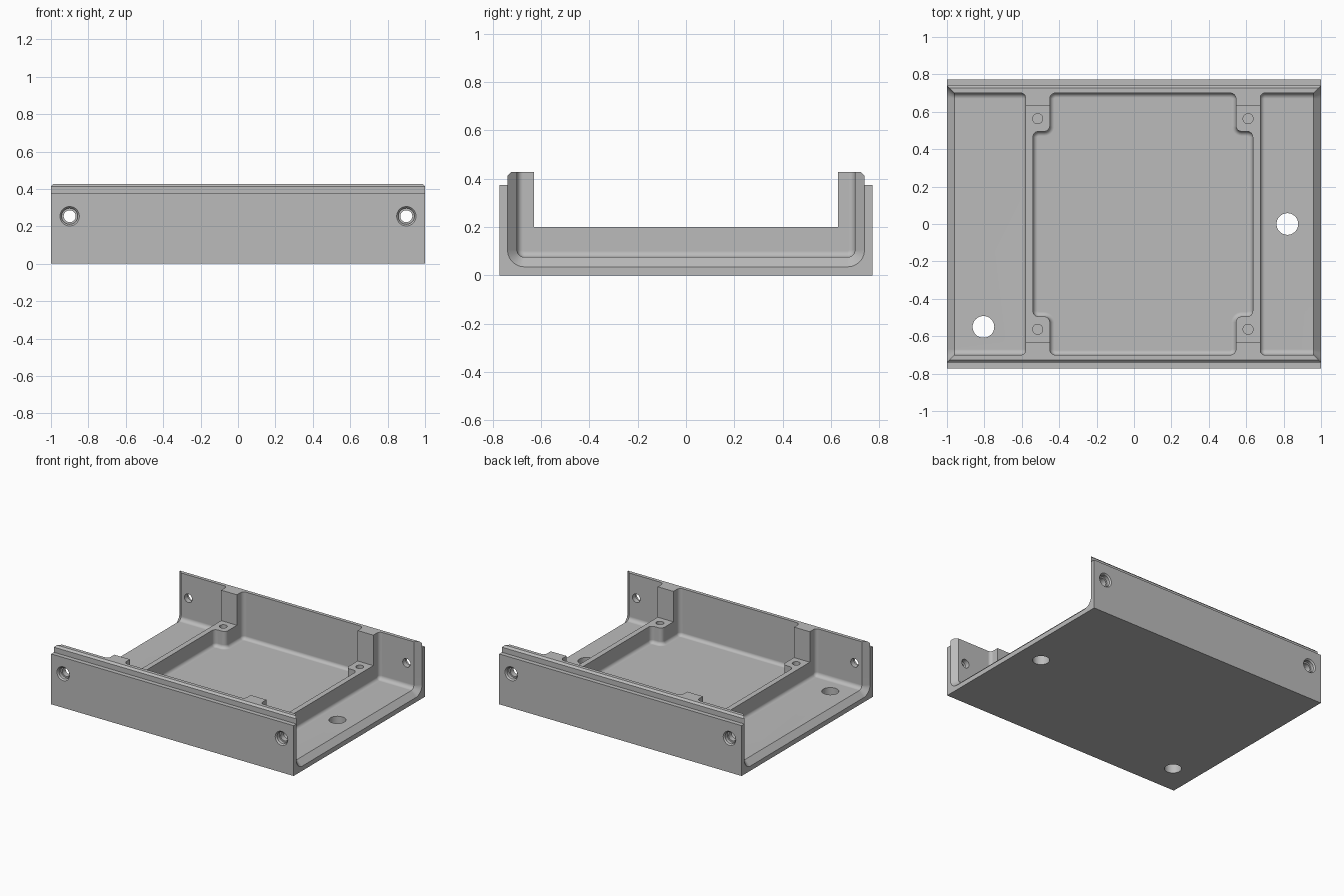
import bpy
import bmesh
from math import sin, cos, pi
from mathutils import Vector

if "Cube" in bpy.data.objects:
    bpy.data.objects.remove(bpy.data.objects["Cube"])

# Main sizes
DEPTH, STEP_Y, WALL_Y = 0.773, 0.74, 0.70
STEP_Z, TOP, FLOOR = 0.375, 0.427, 0.075
RIB_L, RIB_R, RIB_W = -0.58, 0.675, 0.04
BOSS_W, BOSS_Y, PILLAR_Y, RIB_TOP = 0.13, 0.495, 0.63, 0.2
FILLET, CORNER, SEGS = 0.025, 0.03, 6
ABOVE = 0.6

grey = bpy.data.materials.new("Plain grey")
grey.use_nodes = True
grey.diffuse_color = (0.5, 0.5, 0.5, 1)
grey.node_tree.nodes["Principled BSDF"].inputs["Base Color"].default_value = (0.5, 0.5, 0.5, 1)


def loft(name, rings):
    """Closed solid skinned through rings of equal point count."""
    bm = bmesh.new()
    rows = [[bm.verts.new(p) for p in ring] for ring in rings]
    for a, b in zip(rows, rows[1:]):
        for i in range(len(a)):
            j = (i + 1) % len(a)
            bm.faces.new((a[i], a[j], b[j], b[i]))
    bm.faces.new(rows[0])
    bm.faces.new(rows[-1])
    bmesh.ops.recalc_face_normals(bm, faces=bm.faces)
    mesh = bpy.data.meshes.new(name)
    bm.to_mesh(mesh)
    bm.free()
    mesh.materials.append(grey)
    obj = bpy.data.objects.new(name, mesh)
    bpy.context.collection.objects.link(obj)
    return obj


def turned(name, origin, axis, steps, n=32):
    """Round cutter from (distance along axis, radius) steps."""
    axis = Vector(axis)
    u = axis.orthogonal().normalized()
    v = axis.cross(u)
    return loft(name, [[Vector(origin) + axis * t + r * (u * cos(2 * pi * k / n) + v * sin(2 * pi * k / n))
                        for k in range(n)] for t, r in steps])


def box(name, x0, x1, y, z0, z1):
    return loft(name, [[(x0, -y, z), (x1, -y, z), (x1, y, z), (x0, y, z)] for z in (z0, z1)])


def fillet_steps():
    """Pairs of (height from the base, inward offset) around a fillet."""
    return [(FILLET * (1 - cos(a)), FILLET * (1 - sin(a)))
            for a in (k * pi / 2 / SEGS for k in range(SEGS + 1))]


def u_ring(x, d):
    """Section of an end bay, grown outward by d."""
    cy, cz, r = WALL_Y - CORNER, FLOOR + CORNER, CORNER + d
    arc = [(cy + r * cos(a), cz - r * sin(a)) for a in (k * pi / 2 / SEGS for k in range(SEGS + 1))]
    half = [(WALL_Y + d, ABOVE)] + arc
    return [(x, y, z) for y, z in half] + [(x, -y, z) for y, z in reversed(half)]


def end_bay(name, side, rib_x):
    rings = [u_ring(rib_x + side * t, -d) for t, d in fillet_steps()]
    rings += [u_ring(side * 0.96, 0), u_ring(side * 1.01, 0.05)]
    return loft(name, rings)


def rounded(points, d, z):
    """Counter-clockwise outline with rounded corners, inset by d."""
    ring = []
    for i, p in enumerate(points):
        p = Vector(p)
        e0 = (p - Vector(points[i - 1])).normalized()
        e1 = (Vector(points[(i + 1) % len(points)]) - p).normalized()
        turn = 1 if e0.cross(e1) > 0 else -1
        centre = p + CORNER * (e1 - e0)
        r = CORNER - turn * d
        for k in range(SEGS + 1):
            a = k * pi / 2 / SEGS
            q = centre + r * (e0 * sin(a) - e1 * cos(a))
            ring.append((q.x, q.y, z))
    return ring


# Solid body with stepped, chamfered rims
half = [(DEPTH, 0), (DEPTH, STEP_Z), (STEP_Y, STEP_Z), (STEP_Y, TOP - 0.014), (STEP_Y - 0.014, TOP)]
section = half + [(-y, z) for y, z in reversed(half)]
tray = loft("tray", [[(x, y, z) for y, z in section] for x in (-1, 1)])

# Open end bays and the central bay with its four corner bosses
cutters = [end_bay("left_bay", 1, RIB_R), end_bay("right_bay", -1, RIB_L)]
xl, xr = RIB_L + RIB_W, RIB_R - RIB_W
bl, br = RIB_L + BOSS_W, RIB_R - BOSS_W
outline = [(bl, -WALL_Y), (br, -WALL_Y), (br, -BOSS_Y), (xr, -BOSS_Y), (xr, BOSS_Y), (br, BOSS_Y),
           (br, WALL_Y), (bl, WALL_Y), (bl, BOSS_Y), (xl, BOSS_Y), (xl, -BOSS_Y), (bl, -BOSS_Y)]
cutters.append(loft("centre_bay", [rounded(outline, d, FLOOR + t) for t, d in fillet_steps()]
                    + [rounded(outline, 0, ABOVE)]))

# Lower the ribs and bosses between the pillars
cutters.append(box("rib_trim", RIB_L - 0.03, RIB_R + 0.03, PILLAR_Y, RIB_TOP, ABOVE))

# Counterbored side holes and blind boss holes
for sy in (-1, 1):
    for sx in (-1, 1):
        cutters.append(turned("side_hole", (sx * 0.9, sy * DEPTH, 0.254), (0, -sy, 0),
                              [(-0.01, 0.052), (0, 0.052), (0.01, 0.043), (0.035, 0.043),
                               (0.035, 0.032), (0.1, 0.032)]))
    for x in (RIB_L + 0.065, RIB_R - 0.065):
        cutters.append(turned("boss_hole", (x, sy * 0.563, RIB_TOP), (0, 0, -1),
                              [(-0.02, 0.027), (0.08, 0.027)]))

# Cable holes through the floor
for x, y in ((0.82, 0), (-0.805, -0.55)):
    cutters.append(turned("floor_hole", (x, y, -0.05), (0, 0, 1), [(0, 0.058), (0.2, 0.058)]))

# Carve the body
bpy.context.view_layer.objects.active = tray
for cutter in cutters:
    cutter.hide_render = True
    mod = tray.modifiers.new("carve", 'BOOLEAN')
    mod.operation, mod.solver, mod.object = 'DIFFERENCE', 'EXACT', cutter
    bpy.ops.object.modifier_apply(modifier=mod.name)
    bpy.data.objects.remove(cutter)

# Smooth fillets, crisp edges
bpy.ops.object.select_all(action='DESELECT')
tray.select_set(True)
bpy.ops.object.shade_smooth_by_angle(angle=pi / 6)
weighted = tray.modifiers.new("flat_panels", 'WEIGHTED_NORMAL')
weighted.keep_sharp = True
